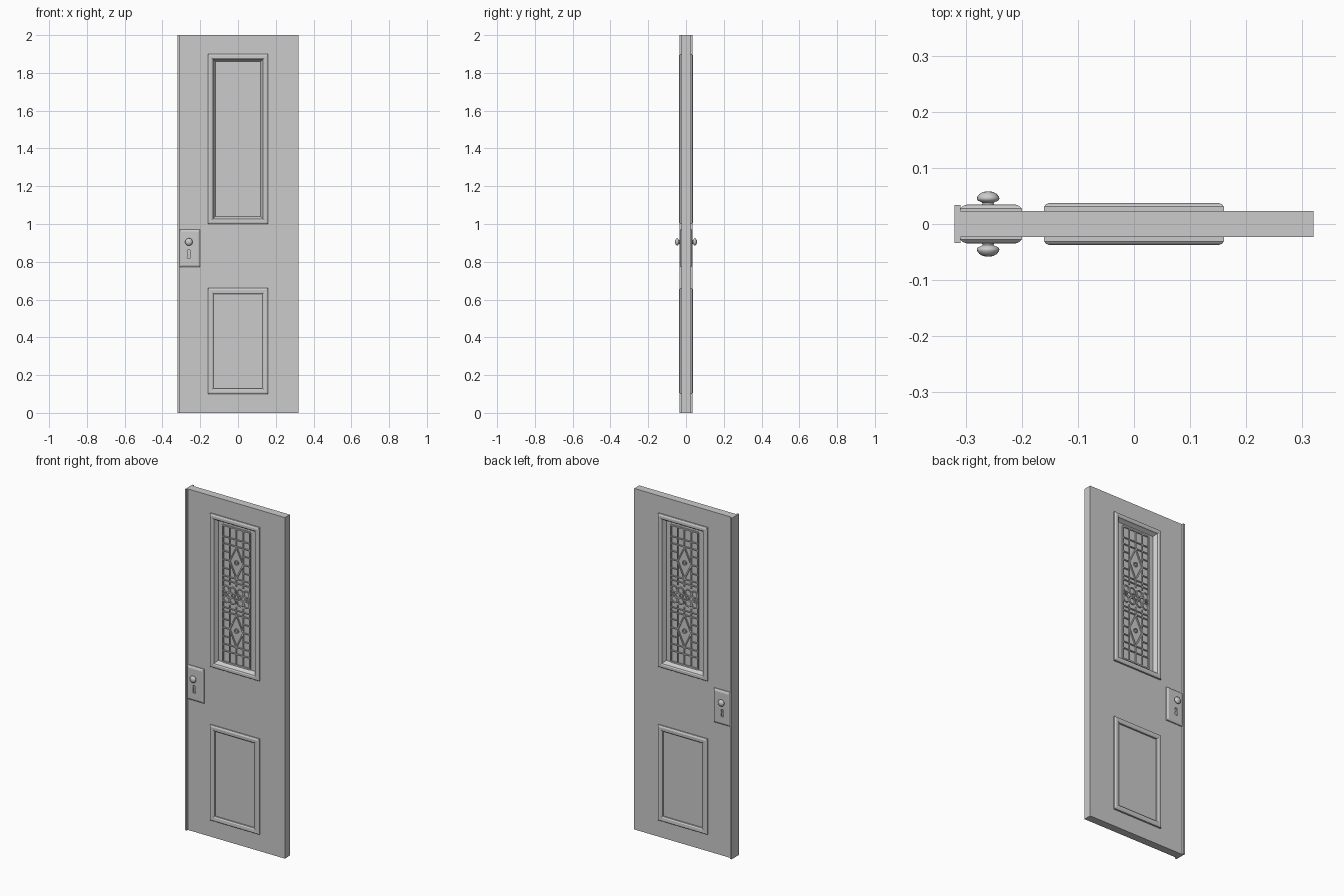
import bpy, bmesh, math

if "Cube" in bpy.data.objects:
    bpy.data.objects.remove(bpy.data.objects["Cube"])


def finish(name, bm, mirror=True, smooth=None):
    bmesh.ops.recalc_face_normals(bm, faces=bm.faces)
    me = bpy.data.meshes.new(name)
    bm.to_mesh(me)
    bm.free()
    ob = bpy.data.objects.new(name, me)
    bpy.context.collection.objects.link(ob)
    if smooth:
        bpy.ops.object.select_all(action='DESELECT')
        ob.select_set(True)
        bpy.context.view_layer.objects.active = ob
        bpy.ops.object.shade_smooth_by_angle(angle=math.radians(smooth))
    if mirror:  # repeat front details on the back
        m = ob.modifiers.new("both_sides", 'MIRROR')
        m.use_axis = (False, True, False)
        m.use_clip = False
        m.use_mirror_merge = False
    return ob


def add_loft(bm, rings, closed=False):
    """Skin equal-sized point rings; capped, or joined into a frame if closed."""
    vs = [[bm.verts.new(p) for p in r] for r in rings]
    pairs = list(zip(vs, vs[1:])) + ([(vs[-1], vs[0])] if closed else [])
    for a, b in pairs:
        for i in range(len(a)):
            j = (i + 1) % len(a)
            bm.faces.new((a[i], a[j], b[j], b[i]))
    if not closed:
        bm.faces.new(vs[0])
        bm.faces.new(vs[-1])


def add_prism(bm, pts, y0, y1):
    add_loft(bm, [[(x, y, z) for x, z in pts] for y in (y0, y1)])


def rect(x0, x1, z0, z1, d=0):
    return [(x0 + d, z0 + d), (x1 - d, z0 + d), (x1 - d, z1 - d), (x0 + d, z1 - d)]


def box(name, x0, x1, y, z0, z1):
    bm = bmesh.new()
    add_prism(bm, rect(x0, x1, z0, z1), -y, y)
    return finish(name, bm, mirror=False)


def moulding(name, r, profile, closed=True):
    """Sweep (inset, y) profile round a rectangle."""
    bm = bmesh.new()
    add_loft(bm, [[(x, y, z) for x, z in rect(*r, d)] for d, y in profile], closed)
    return finish(name, bm)


def circle(cx, cz, r, n):
    return [(cx + r * math.cos(2 * math.pi * i / n), cz + r * math.sin(2 * math.pi * i / n))
            for i in range(n)]


def cut(ob, cutter):
    m = ob.modifiers.new("cut", 'BOOLEAN')
    m.operation, m.object, m.solver = 'DIFFERENCE', cutter, 'EXACT'
    cutter.hide_render = True
    cutter.hide_viewport = True


# Door slab with window opening, plus the thicker closing edge
slab = box("door_slab", -0.312, 0.32, 0.023, 0, 2)
cut(slab, box("window_cutter", -0.135, 0.135, 0.1, 1.025, 1.875))
box("closing_edge", -0.32, -0.309, 0.034, 0, 2)

# Window and lower panel mouldings
WINDOW = (-0.16, 0.16, 1.0, 1.9)
moulding("window_frame", WINDOW,
         [(0, -0.015), (0, -0.031), (0.003, -0.035), (0.009, -0.0375), (0.02, -0.0375),
          (0.027, -0.034), (0.031, -0.026), (0.04, -0.012), (0.04, -0.008)])
moulding("lower_panel_frame", (-0.16, 0.16, 0.1, 0.66),
         [(0, -0.015), (0, -0.031), (0.003, -0.035), (0.009, -0.0375), (0.024, -0.0365),
          (0.03, -0.032), (0.03, -0.015)])
box("window_pane", -0.14, 0.14, 0.0115, 1.02, 1.88)

# Leaded lattice
lattice = bmesh.new()
Y0, Y1, CZ = -0.010, -0.018, 1.445


def bar(x0, z0, x1, z1, w=0.006):
    length = math.hypot(x1 - x0, z1 - z0)
    nx, nz = -(z1 - z0) / length * w / 2, (x1 - x0) / length * w / 2
    add_prism(lattice, [(x0 + nx, z0 + nz), (x1 + nx, z1 + nz),
                        (x1 - nx, z1 - nz), (x0 - nx, z0 - nz)], Y0, Y1)


def ring(cx, cz, r, w=0.006, n=14):
    prof = [(r, Y0), (r, Y1), (r - w, Y1), (r - w, Y0)]
    add_loft(lattice, [[(x, y, z) for x, z in circle(cx, cz, q, n)] for q, y in prof], True)


for x in (-0.088, 0.088):
    bar(x, CZ - 0.4, x, CZ + 0.4, 0.008)
for s in (-1, 1):
    bar(-0.088, CZ + s * 0.4, 0.088, CZ + s * 0.4, 0.008)
    for x in (-0.044, 0.044):
        bar(x, CZ + s * 0.06, x, CZ + s * 0.4)
    # middle bar stops at the diamond
    bar(0, CZ + s * 0.06, 0, CZ + s * 0.105)
    bar(0, CZ + s * 0.295, 0, CZ + s * 0.4)
    for d in (0.08, 0.105, 0.295, 0.335):
        bar(-0.088, CZ + s * d, 0.088, CZ + s * d)
    for t in (-1, 1):
        for d in (0.15, 0.2, 0.25):
            bar(t * 0.044, CZ + s * d, t * 0.088, CZ + s * d)
        for e in (-0.092, 0.092):
            bar(t * 0.044, CZ + s * 0.2, 0, CZ + s * 0.2 + e, 0.007)
        # scrolls of the centre ornament
        ring(t * 0.024, CZ + s * 0.03, 0.022)
        ring(t * 0.066, CZ + s * 0.03, 0.022)
    ring(0, CZ + s * 0.2, 0.014)
    ring(s * 0.044, CZ, 0.018)
ring(0, CZ, 0.016)
bar(-0.088, CZ, -0.06, CZ)
bar(0.06, CZ, 0.088, CZ)
finish("window_lattice", lattice)

# Lock plate with keyhole
plate = moulding("lock_plate", (-0.309, -0.2, 0.772, 0.972),
                 [(0, -0.012), (0, -0.028), (0.004, -0.032), (0.012, -0.035)], False)
kx, kz = -0.26, 0.855
bm = bmesh.new()
arc = [(kx + 0.009 * math.cos(a), kz + 0.009 * math.sin(a))
       for a in (math.radians(-50 + 280 * i / 12) for i in range(13))]
add_prism(bm, arc + [(kx - 0.009, kz - 0.035), (kx + 0.009, kz - 0.035)], -0.06, -0.026)
cut(plate, finish("keyhole_cutter", bm, mirror=False))
plate.modifiers.move(1, 0)

# Door knob, turned about y
bm = bmesh.new()
add_loft(bm, [[(x, -y, z) for x, z in circle(-0.26, 0.905, r, 20)] for r, y in
              [(0.011, 0.033), (0.010, 0.037), (0.012, 0.039), (0.018, 0.0415), (0.020, 0.045),
               (0.0195, 0.048), (0.016, 0.053), (0.010, 0.0568), (0.004, 0.058)]])
finish("door_knob", bm, smooth=40)
